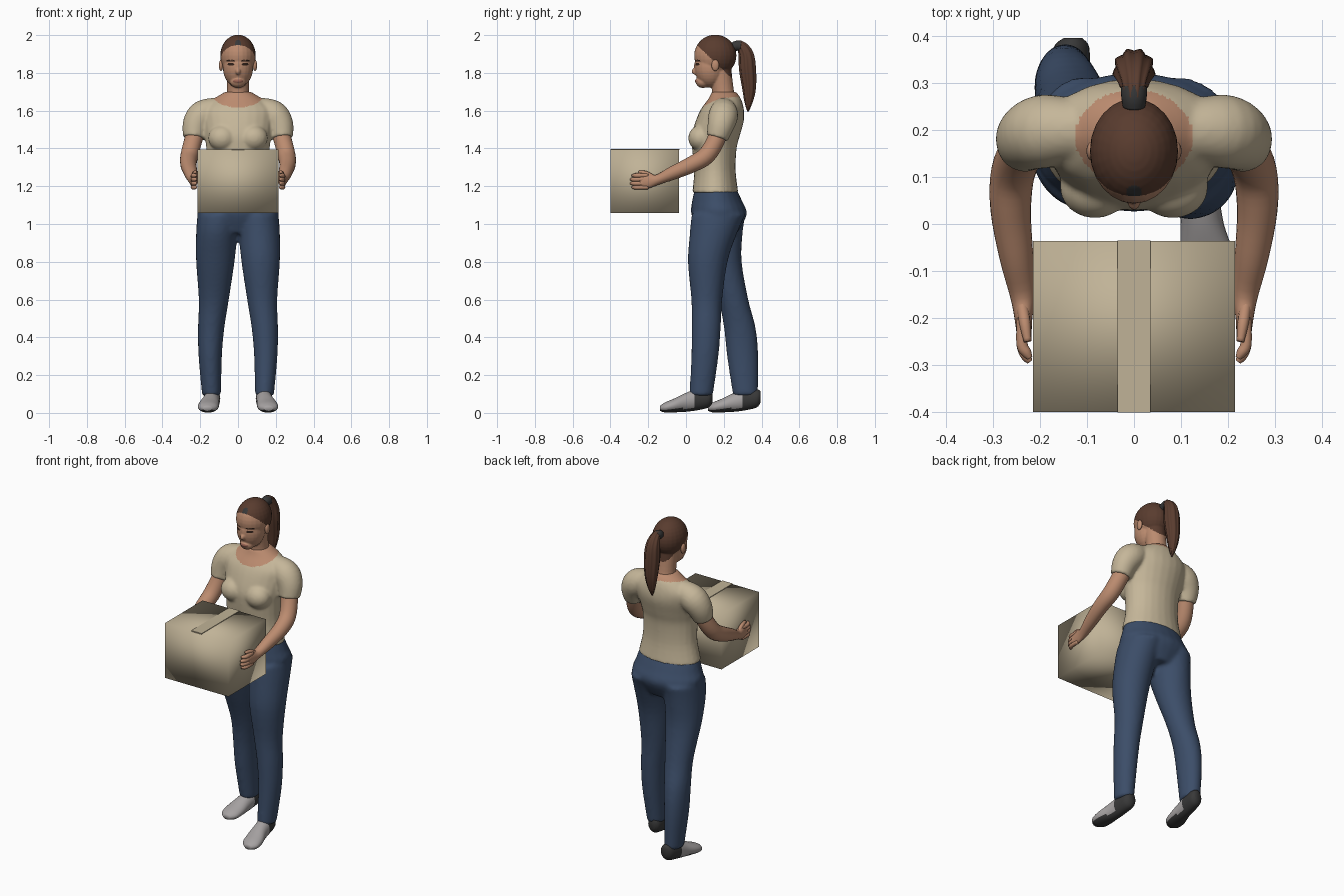
import bpy, bmesh, math
from mathutils import Vector, Matrix

default = bpy.data.objects.get("Cube")
if default:
    bpy.data.objects.remove(default)

X, Y, Z = Vector((1, 0, 0)), Vector((0, 1, 0)), Vector((0, 0, 1))


def material(name, r, g, b):
    m = bpy.data.materials.new(name)
    m.use_nodes = True
    m.diffuse_color = (r, g, b, 1)
    shader = m.node_tree.nodes["Principled BSDF"]
    shader.inputs["Base Color"].default_value = (r, g, b, 1)
    shader.inputs["Roughness"].default_value = 0.8
    return m


SKIN = material("skin", .50, .26, .16)
SHIRT = material("shirt beige", .56, .47, .32)
JEANS = material("denim blue", .045, .075, .14)
HAIR = material("hair brown", .10, .045, .028)
CARD = material("cardboard", .53, .45, .31)
SHOE = material("shoe grey", .38, .36, .36)
DARK = material("dark grey", .04, .04, .04)
LIPS = material("lip red", .33, .13, .09)
BROW = material("brow brown", .03, .015, .01)


def spline(pts, steps=4):
    """Smooth curve through control tuples of any length."""
    out = []
    for i in range(len(pts) - 1):
        p0, p1, p2 = pts[max(i - 1, 0)], pts[i], pts[i + 1]
        p3 = pts[min(i + 2, len(pts) - 1)]
        for k in range(steps):
            t = k / steps
            out.append([b + t * (c - a) / 2 + t * t * (a - 2.5 * b + 2 * c - d / 2)
                        + t ** 3 * (1.5 * (b - c) + (d - a) / 2)
                        for a, b, c, d in zip(p0, p1, p2, p3)])
    return out + [list(pts[-1])]


def tube(bm, pts, axis=None, ref=Y, sides=24, flute=0):
    """Loft ellipses (x, y, z, radius, second radius) along a path."""
    pts = spline([p if len(p) == 5 else (*p, p[3]) for p in pts])
    rings = []
    for i, (x, y, z, a, b) in enumerate(pts):
        nxt, prv = pts[min(i + 1, len(pts) - 1)], pts[max(i - 1, 0)]
        t = axis or (Vector(nxt[:3]) - Vector(prv[:3])).normalized()
        side = t.cross(ref).normalized()
        up = side.cross(t)
        ring = []
        for k in range(sides):
            ang = math.tau * k / sides
            f = 1 + flute * math.cos(ang * sides / 4)
            ring.append(bm.verts.new(Vector((x, y, z)) + side * a * f * math.cos(ang)
                                     + up * b * f * math.sin(ang)))
        rings.append(ring)
    for lo, hi in zip(rings, rings[1:]):
        for k in range(sides):
            n = (k + 1) % sides
            bm.faces.new((lo[k], lo[n], hi[n], hi[k]))
    bm.faces.new(rings[0])
    bm.faces.new(rings[-1])


def ball(bm, centre, radii):
    m = Matrix.Translation(centre) @ Matrix.Diagonal((*radii, 1))
    bmesh.ops.create_uvsphere(bm, u_segments=24, v_segments=16, radius=1, matrix=m)


def finish(bm, name, mats, voxel=0, smooth=0, mirror=False, rule=None, soft=True):
    """Turn a bmesh into an object, fuse its shells, and colour its faces."""
    bmesh.ops.recalc_face_normals(bm, faces=bm.faces)
    me = bpy.data.meshes.new(name)
    bm.to_mesh(me)
    bm.free()
    ob = bpy.data.objects.new(name, me)
    bpy.context.scene.collection.objects.link(ob)
    if mirror:
        ob.modifiers.new("mirror", "MIRROR").use_mirror_merge = False
    if voxel:
        r = ob.modifiers.new("fuse", "REMESH")
        r.mode, r.voxel_size = "VOXEL", voxel
        s = ob.modifiers.new("soften", "SMOOTH")
        s.factor, s.iterations = .5, smooth
    if ob.modifiers:
        dg = bpy.context.evaluated_depsgraph_get()
        ob.data = bpy.data.meshes.new_from_object(ob.evaluated_get(dg))
        ob.modifiers.clear()
        bpy.data.meshes.remove(me)
        ob.data.name = name
    ob.data.materials.clear()
    for m in mats:
        ob.data.materials.append(m)
    for p in ob.data.polygons:
        p.use_smooth = soft
        p.material_index = rule(p.center, p.normal) if rule else 0
    return ob


# Jeans: pelvis and two striding legs fused together
bm = bmesh.new()
tube(bm, [(0, .17, .95, .12, .10), (0, .175, 1.05, .215, .147),
          (0, .165, 1.12, .202, .133), (0, .155, 1.2, .178, .105)], axis=Z)
WIDTH = [(.09, .14, .05), (.3, .147, .062), (.45, .142, .07), (.6, .128, .08),
         (.8, .12, .102), (.95, .112, .11), (1.05, .1, .115)]
FRONT = [(.08, .062), (.10, .072), (.107, .077), (.11, .082),
         (.115, .105), (.145, .125), (.172, .143)]
BACK = [(.315, .066), (.30, .083), (.285, .084), (.25, .08),
        (.195, .1), (.17, .13), (.172, .143)]
for sign, depth in ((1, FRONT), (-1, BACK)):
    tube(bm, [(sign * x, y, z, rx, ry)
              for (z, x, rx), (y, ry) in zip(WIDTH, depth)], axis=Z)
finish(bm, "jeans", [JEANS], .011, 6)

# Shoes: dark heel counter and sole under a light upper
for name, sign, shift in (("left_shoe", 1, 0), ("right_shoe", -1, .255)):
    bm = bmesh.new()
    tube(bm, [(sign * x, y + shift, z, a, b) for x, y, z, a, b in (
        (.13, .14, .085, .02, .03), (.133, .12, .077, .038, .048),
        (.138, .06, .07, .043, .056), (.145, 0, .056, .046, .05),
        (.155, -.06, .04, .055, .037), (.16, -.11, .029, .05, .027),
        (.162, -.138, .024, .022, .013))], axis=Y, ref=Z)
    finish(bm, name, [SHOE, DARK],
           rule=lambda c, n: int(c.y - shift > .05 or n.z < -.6 or c.z < .012))

# Shirt: torso, bust and short sleeves, with bare skin inside the neckline
bm = bmesh.new()
tube(bm, [(0, .155, 1.165, .193, .122), (0, .153, 1.28, .168, .11),
          (0, .15, 1.4, .168, .118), (0, .158, 1.47, .178, .128),
          (0, .18, 1.55, .19, .127), (0, .193, 1.61, .19, .113),
          (0, .205, 1.665, .125, .085), (0, .2, 1.7, .068, .064)], axis=Z)
for s in (1, -1):
    ball(bm, (s * .083, .078, 1.455), (.075, .066, .068))
    tube(bm, [(s * .11, .2, 1.61, .062), (s * .185, .198, 1.578, .078),
              (s * .222, .185, 1.525, .072), (s * .234, .165, 1.455, .057)])
finish(bm, "shirt", [SHIRT, SKIN], .008, 7,
       rule=lambda c, n: int(c.z > 1.59 and (c.x / .125) ** 2 + ((c.y - .185) / .1) ** 2 < 1))

# Arms reaching forward, hands gripping the sides of the box
bm = bmesh.new()
tube(bm, [(.2, .19, 1.56, .05), (.232, .165, 1.46, .048), (.257, .11, 1.365, .047),
          (.262, .03, 1.315, .043), (.25, -.07, 1.27, .036), (.237, -.15, 1.235, .027),
          (.235, -.2, 1.228, .039, .019), (.233, -.245, 1.225, .036, .015)], ref=X)
for k in range(4):
    z = 1.194 + k * .021
    tip = -.285 - .008 * (k in (1, 2))
    tube(bm, [(.238, -.2, z, .011), (.238, -.255, z, .012),
              (.229, tip + .012, z, .011), (.221, tip, z, .006)], ref=Z, sides=12)
tube(bm, [(.238, -.17, 1.245, .012), (.232, -.21, 1.268, .012),
          (.226, -.25, 1.275, .008)], ref=X, sides=12)
finish(bm, "arms", [SKIN], mirror=True)


# Head: skull, face, jaw, nose and neck fused, then painted by position
def head_colour(c, n):
    ax = abs(c.x)
    if c.z > 1.945 - (c.y - .06) * .95:
        return 4 if c.x ** 2 + (c.y - .065) ** 2 < .0003 else 1
    if c.y < .11:
        if (c.x / .026) ** 2 + ((c.z - 1.757) / .009) ** 2 < 1:
            return 2
        if ((ax - .038) / .018) ** 2 + ((c.z - 1.845) / .007) ** 2 < 1:
            return 3
        if .018 < ax < .06 and abs(c.z - 1.864) < .004:
            return 3
    return 0


bm = bmesh.new()
ball(bm, (0, .155, 1.892), (.094, .112, .11))
ball(bm, (0, .128, 1.83), (.08, .083, .108))
ball(bm, (0, .09, 1.752), (.042, .038, .032))
ball(bm, (0, .048, 1.808), (.014, .018, .018))
ball(bm, (0, .055, 1.832), (.009, .014, .032))
ball(bm, (0, .06, 1.757), (.026, .014, .012))
tube(bm, [(0, .205, 1.64, .066), (0, .195, 1.71, .058), (0, .18, 1.82, .06)], axis=Z)
finish(bm, "head", [SKIN, HAIR, LIPS, BROW, DARK], .0045, 4, rule=head_colour)

bm = bmesh.new()
ball(bm, (.09, .155, 1.84), (.011, .02, .03))
finish(bm, "ears", [SKIN], mirror=True)

# Ponytail with fluted strands, and its tie
bm = bmesh.new()
tube(bm, [(0, .24, 1.935, .018), (0, .285, 1.948, .024), (0, .318, 1.9, .038),
          (0, .327, 1.82, .043), (0, .335, 1.72, .035), (0, .332, 1.65, .022),
          (0, .328, 1.595, .004)], ref=X, sides=36, flute=.08)
finish(bm, "ponytail", [HAIR])
bm = bmesh.new()
tube(bm, [(0, .25, 1.938, .024), (0, .27, 1.944, .027), (0, .29, 1.942, .028)], ref=X)
finish(bm, "hair_tie", [DARK])

# Carried box and the tape strip along its lid
for name, centre, size, soft in (
        ("cardboard_box", (0, -.218, 1.227), (.43, .364, .335), True),
        ("tape_strip", (0, -.218, 1.395), (.07, .366, .006), False)):
    bm = bmesh.new()
    bmesh.ops.create_cube(bm, size=1, matrix=Matrix.Translation(centre)
                          @ Matrix.Diagonal((*size, 1)))
    finish(bm, name, [CARD], soft=soft)
